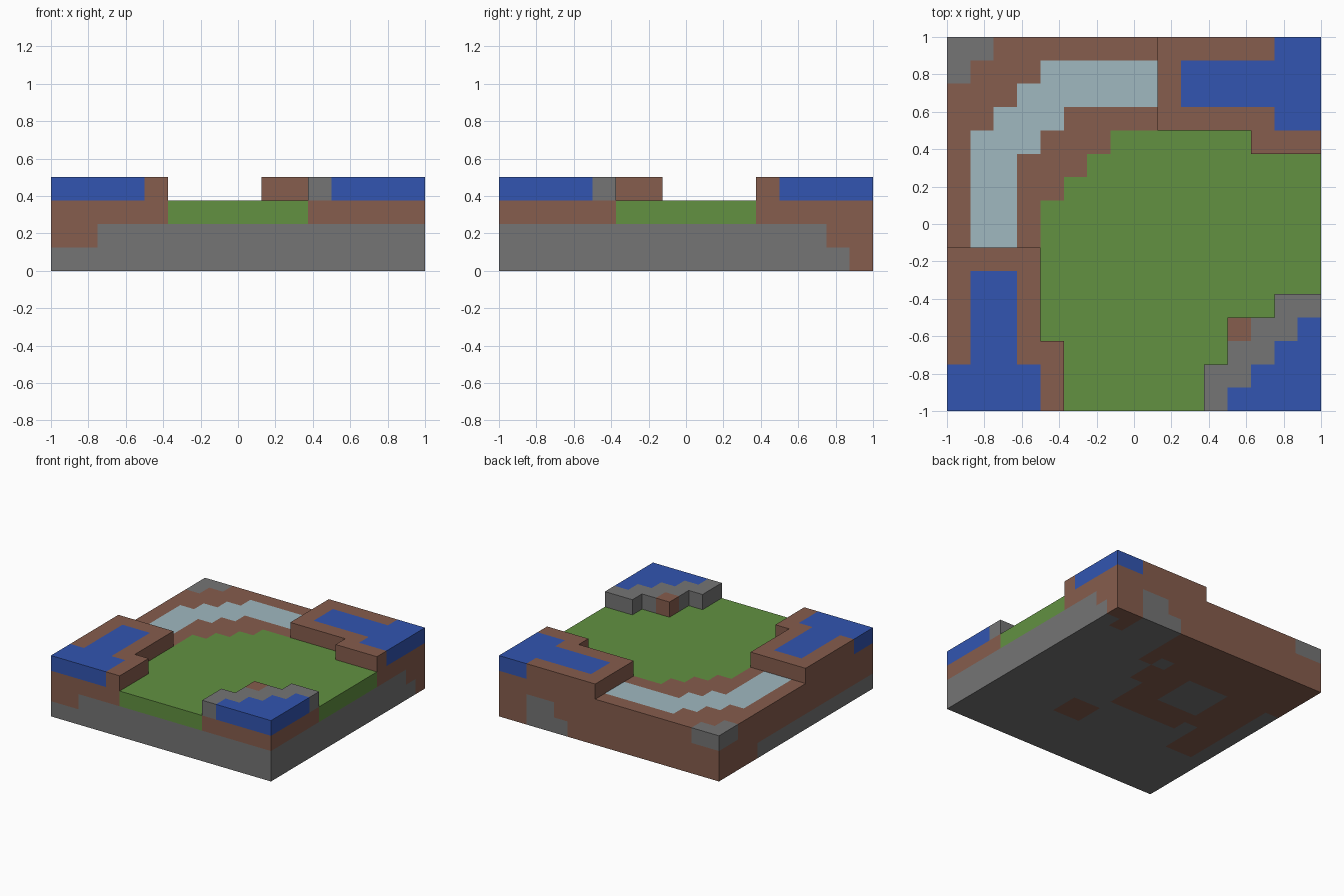
import bpy
import bmesh
from mathutils import Vector

# Remove the default cube
default_cube = bpy.data.objects.get("Cube")
if default_cube:
    bpy.data.objects.remove(default_cube, do_unlink=True)

GRID = 16
SIZE = 2 / GRID

COLOURS = {
    "grass green": (0.122, 0.283, 0.053),
    "soil brown": (0.240, 0.109, 0.074),
    "deep blue": (0.032, 0.091, 0.440),
    "pale water blue": (0.352, 0.479, 0.527),
    "stone grey": (0.176, 0.176, 0.176),
}
GRASS, SOIL, BLUE, WATER, STONE = COLOURS
MATERIAL_ORDER = list(COLOURS)


def make_material(name, rgb):
    material = bpy.data.materials.new(name)
    material.use_nodes = True
    material.diffuse_color = (*rgb, 1)
    shader = next(n for n in material.node_tree.nodes if n.type == "BSDF_PRINCIPLED")
    shader.inputs["Base Color"].default_value = (*rgb, 1)
    shader.inputs["Roughness"].default_value = 1
    return material


materials = [make_material(name, rgb) for name, rgb in COLOURS.items()]
blocks = {}


def fill(part, colour, layer, *areas):
    """Place blocks in one layer; each area is (x start, x end, y start, y end)."""
    for x_start, x_end, y_start, y_end in areas:
        for x in range(x_start, x_end):
            for y in range(y_start, y_end):
                blocks[Vector((x, y, layer)).to_tuple()] = (part, colour)


WHOLE = (0, GRID, 0, GRID)

# Terrain, bottom layer: stone with patches of soil
fill("terrain", STONE, 0, WHOLE)
fill("terrain", SOIL, 0, (0, 16, 15, 16), (14, 15, 14, 15), (0, 11, 12, 16),
     (7, 10, 10, 12), (4, 9, 7, 10), (1, 4, 8, 12), (1, 3, 5, 8), (9, 11, 4, 6))
fill("terrain", STONE, 0, (11, 14, 15, 16), (9, 10, 12, 13), (4, 7, 9, 12))

# Terrain, middle layer: stone with soil along the back and one side
fill("terrain", STONE, 1, WHOLE)
fill("terrain", SOIL, 1, (0, 2, 0, 1), (0, 1, 0, 16), (0, 16, 15, 16), (15, 16, 14, 15))
fill("terrain", STONE, 1, (12, 14, 15, 16))

# Terrain, surface layer: soil banks, meadow, stream and a stony corner
fill("terrain", SOIL, 2, WHOLE)
fill("terrain", GRASS, 2, (5, 11, 0, 2), (5, 12, 2, 3), (4, 12, 3, 4), (4, 14, 4, 5),
     (4, 16, 5, 9), (5, 16, 9, 10), (6, 16, 10, 11), (7, 13, 11, 12))
fill("terrain", WATER, 2, (4, 9, 14, 15), (3, 9, 13, 14), (2, 5, 12, 13),
     (1, 4, 11, 12), (1, 3, 7, 11))
fill("terrain", STONE, 2, (0, 2, 15, 16), (0, 1, 14, 15))

# Raised ledge at the back
fill("back_ledge", SOIL, 3, (9, 16, 12, 16), (13, 16, 11, 12))
fill("back_ledge", BLUE, 3, (10, 16, 13, 15), (14, 16, 12, 16))

# Raised ledge at the front, model's right
fill("front_right_ledge", SOIL, 3, (0, 4, 0, 7), (4, 5, 0, 3))
fill("front_right_ledge", BLUE, 3, (0, 4, 0, 2), (1, 3, 2, 6))

# Stepped ledge at the front, model's left
fill("front_left_ledge", STONE, 3, (11, 16, 0, 2), (12, 16, 2, 4), (14, 16, 4, 5))
fill("front_left_ledge", BLUE, 3, (12, 16, 0, 1), (13, 16, 1, 2),
     (14, 16, 2, 3), (15, 16, 3, 4))
fill("front_left_ledge", SOIL, 3, (12, 13, 3, 4))


def build_part(part):
    """Skin the exposed sides of every block belonging to a part."""
    bm = bmesh.new()
    origin = Vector((-1, -1, 0))
    for cell, (owner, colour) in blocks.items():
        if owner != part:
            continue
        centre = Vector(cell) + Vector((0.5, 0.5, 0.5))
        for axis in range(3):
            for sign in (-1, 1):
                normal = Vector((0, 0, 0))
                normal[axis] = sign
                if (Vector(cell) + normal).to_tuple() in blocks:
                    continue
                u = Vector((0, 0, 0))
                u[(axis + 1) % 3] = 0.5
                v = normal.cross(u)
                middle = centre + normal / 2
                corners = (middle - u - v, middle + u - v, middle + u + v, middle - u + v)
                face = bm.faces.new([bm.verts.new(origin + c * SIZE) for c in corners])
                face.material_index = MATERIAL_ORDER.index(colour)
    bmesh.ops.remove_doubles(bm, verts=bm.verts, dist=SIZE / 100)
    mesh = bpy.data.meshes.new(part)
    bm.to_mesh(mesh)
    bm.free()
    for material in materials:
        mesh.materials.append(material)
    bpy.context.collection.objects.link(bpy.data.objects.new(part, mesh))


for part_name in ("terrain", "back_ledge", "front_right_ledge", "front_left_ledge"):
    build_part(part_name)
